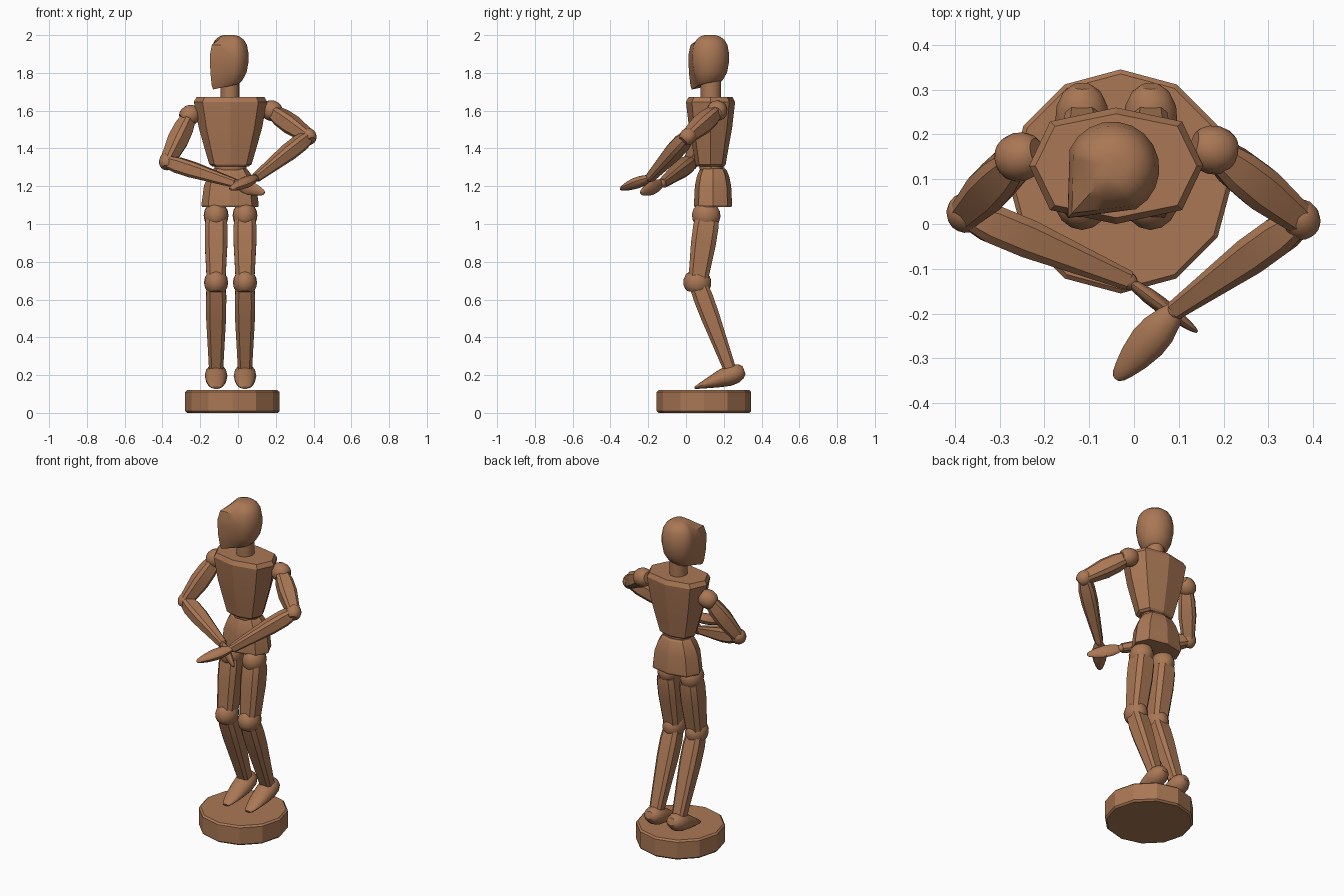
import bpy, bmesh, math
from mathutils import Vector

if "Cube" in bpy.data.objects:
    bpy.data.objects.remove(bpy.data.objects["Cube"])

wood = bpy.data.materials.new("wood brown")
wood.diffuse_color = (0.40, 0.185, 0.09, 1)
wood.use_nodes = True
wood.node_tree.nodes["Principled BSDF"].inputs["Base Color"].default_value = wood.diffuse_color


def loft(name, rings, angle=25):
    """Skin a stack of point rings, cap the ends, keep hard edges."""
    bm = bmesh.new()
    rows = [[bm.verts.new(p) for p in r] for r in rings]
    n = len(rows[0])
    for a, b in zip(rows, rows[1:]):
        for i in range(n):
            j = (i + 1) % n
            bm.faces.new((a[i], a[j], b[j], b[i]))
    bm.faces.new(rows[0])
    bm.faces.new(rows[-1])
    bmesh.ops.recalc_face_normals(bm, faces=bm.faces)
    me = bpy.data.meshes.new(name)
    bm.to_mesh(me)
    bm.free()
    me.materials.append(wood)
    ob = bpy.data.objects.new(name, me)
    bpy.context.collection.objects.link(ob)
    bpy.ops.object.select_all(action='DESELECT')
    ob.select_set(True)
    bpy.context.view_layer.objects.active = ob
    bpy.ops.object.shade_smooth_by_angle(angle=math.radians(angle))
    return ob


def circle(n, start=0.0):
    return [(math.cos(start + 2 * math.pi * i / n), math.sin(start + 2 * math.pi * i / n)) for i in range(n)]


ROUND = circle(16)
K = 0.62
CHAMFER = [(1, -K), (1, K), (K, 1), (-K, 1), (-1, K), (-1, -K), (-K, -1), (K, -1)]


def sweep(name, a, b, profile, section=ROUND, hint=(1, 0, 0), angle=25):
    """Rings along a to b; profile = (t, half width along hint, half width across)."""
    a, b = Vector(a), Vector(b)
    d = (b - a).normalized()
    u = Vector(hint)
    u = (u - d * u.dot(d)).normalized()
    v = d.cross(u)
    return loft(name, [[a.lerp(b, t) + u * (x * ru) + v * (y * rv) for x, y in section]
                       for t, ru, rv in profile], angle)


def ball(name, c, axis, half, ru, rv, hint=(1, 0, 0)):
    """Turned joint: a sphere with its ends cut flat."""
    c, d = Vector(c), Vector(axis).normalized() * half
    prof = [(t, ru * s, rv * s) for t, s in
            ((0, .58), (.08, .75), (.25, .92), (.5, 1), (.75, .92), (.92, .75), (1, .58))]
    return sweep(name, c - d, c + d, prof, ROUND, hint, 35)


# Round base
sweep("base", (-.03, .095, 0), (-.03, .095, .12),
      [(0, .24, .24), (.08, .25, .25), (.92, .25, .25), (1, .24, .24)], circle(12), angle=10)

# Legs
for side, x in (("right", -.116), ("left", .037)):
    sweep(side + "_foot", (x, .308, .225), (x, .045, .132),
          [(0, .022, .022), (.06, .043, .039), (.17, .057, .052), (.32, .06, .054), (.5, .056, .044),
           (.72, .047, .028), (.9, .034, .014), (1, .018, .006)], angle=40)
    sweep(side + "_lower_leg", (x, .065, .68), (x, .24, .21),
          [(0, .048, .048), (.15, .054, .052), (.35, .053, .05), (1, .036, .032)], CHAMFER, angle=12)
    ball(side + "_knee", (x, .06, .69), (0, -.22, -1), .055, .064, .075)
    sweep(side + "_thigh", (x, .11, 1.02), (x, .065, .71),
          [(0, .055, .062), (.1, .06, .067), (.4, .06, .066), (1, .05, .052)], CHAMFER, angle=12)
    ball(side + "_hip_joint", (x, .107, 1.045), (0, -.1, -1), .057, .066, .076)

# Pelvis and waist
OCT = [(.76, .76), (0, 1), (-.76, .76), (-1, 0), (-.76, -.76), (0, -1), (.76, -.76), (1, 0)]
sweep("pelvis", (-.042, .143, 1.09), (-.042, .143, 1.295),
      [(0, .148, .097), (.05, .152, .101), (.55, .138, .096), (.8, .117, .085), (.95, .096, .072), (1, .086, .062)],
      OCT, angle=14)
ball("waist_joint", (-.04, .135, 1.30), (0, 0, 1), .04, .085, .065)

# Chest, an eight-sided block that widens upward
sweep("chest", (-.04, .13, 1.305), (-.04, .13, 1.672),
      [(0, .096, .071), (.03, .112, .08), (.25, .136, .094), (.55, .167, .114), (.93, .194, .13), (1, .18, .116)],
      OCT, angle=14)

# Neck
sweep("neck", (-.042, .132, 1.66), (-.042, .132, 1.80), [(0, .05, .054), (1, .05, .054)])

# Head: round at the back, wedge-shaped face turned to one side
fwd = Vector((-.67, -.74, 0))
side_dir = Vector((.74, -.67, 0))
centre = Vector((-.048, .124, 0))
rings = []
for z, r, front, tilt in ((2.0, .03, .03, 0), (1.993, .056, .056, 0), (1.975, .08, .084, 0),
                          (1.948, .096, .135, 0), (1.90, .105, .149, 0), (1.86, .105, .15, 0),
                          (1.80, .094, .146, .02), (1.755, .072, .136, .15), (1.74, .058, .126, .22)):
    ring = []
    for i in range(20):
        t = 2 * math.pi * i / 20
        fx, sx = r * math.cos(t), r * math.sin(t)
        w = abs(math.sin(t))
        if math.cos(t) > .3:      # straight cheek planes meeting at the nose ridge
            s0 = math.sin(math.acos(.309))
            fx = r * .309 + (front - r * .309) * (1 - w / s0)
        ring.append(centre + fwd * fx + side_dir * sx + Vector((0, 0, z - tilt * fx)))
    rings.append(ring)
loft("head", rings, 32)

# Arms: shoulder, elbow, wrist, hand tip and the hand's half width / thickness
arms = {
    "right": ((-.255, .15, 1.575), (-.375, .025, 1.33), (-.015, -.125, 1.215), (.14, -.24, 1.165), (.038, .018)),
    "left": ((.178, .165, 1.6), (.372, .01, 1.463), (.095, -.19, 1.245), (-.04, -.345, 1.185), (.03, .042)),
}
for side, (sh, el, wr, tip, (hz, hw)) in arms.items():
    sh, el, wr, tip = map(Vector, (sh, el, wr, tip))
    up = (0, 0, 1)
    inward = Vector((-.04, .14, sh.z)) - sh
    ball(side + "_shoulder", sh, inward + (sh - el) * .7, .047, .055, .055, up)
    sweep(side + "_upper_arm", sh.lerp(el, .08), el,
          [(0, .036, .036), (.2, .045, .046), (.5, .048, .049), (1, .034, .034)], CHAMFER, up, 12)
    ball(side + "_elbow", el, (el - sh).normalized() + (wr - el).normalized() * .4, .038, .044, .044, up)
    sweep(side + "_forearm", el.lerp(wr, .04), wr,
          [(0, .034, .034), (.12, .041, .043), (.35, .041, .043), (1, .023, .022)], CHAMFER, up, 12)
    ball(side + "_wrist", wr, tip - wr, .02, .022, .02, up)
    sweep(side + "_hand", wr, tip,
          [(t, hz * s, hw * s) for t, s in
           ((0, .45), (.12, .72), (.3, .96), (.48, 1), (.7, .82), (.88, .55), (.96, .38), (1, .2))],
          circle(12), up, 35)
